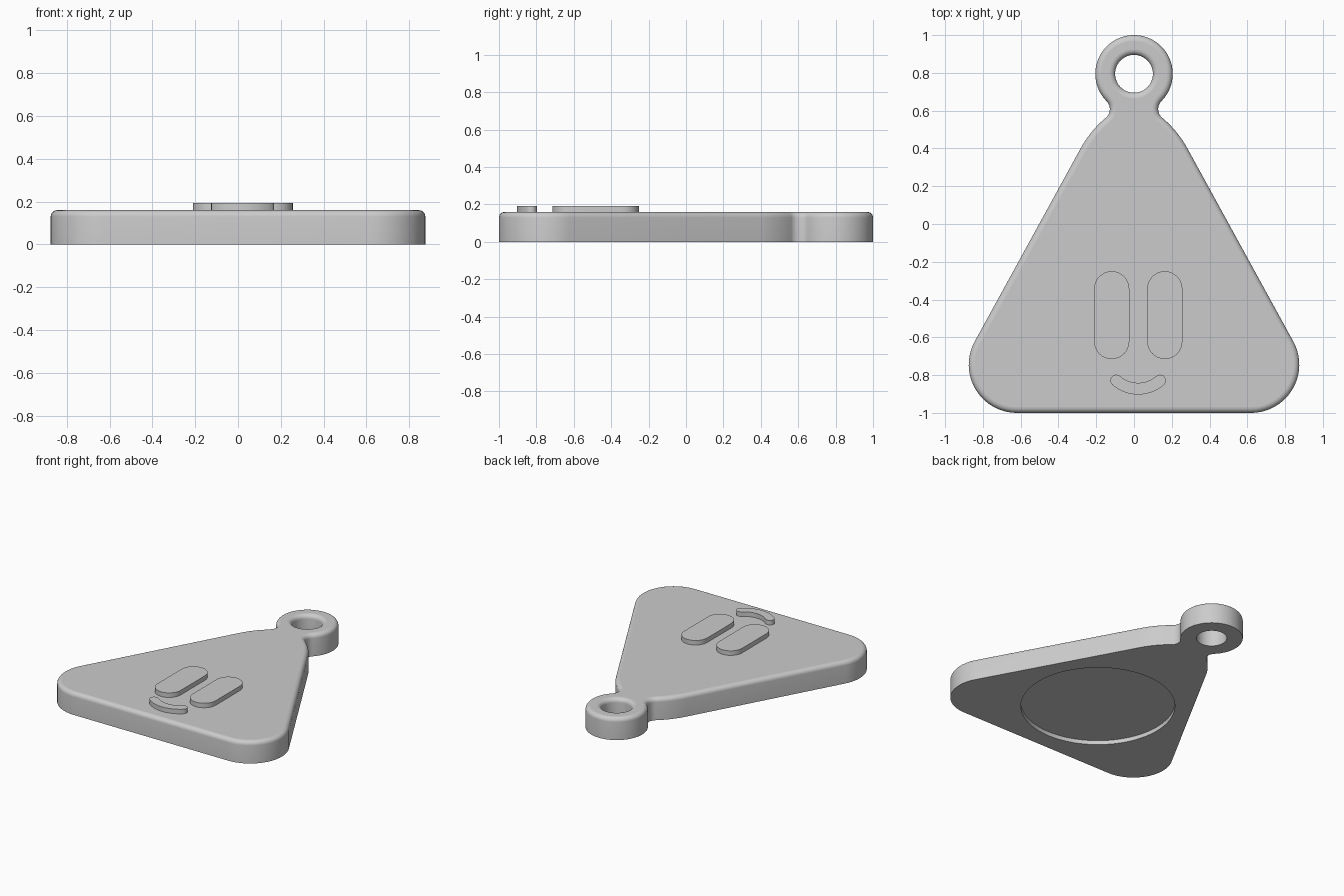
import bpy, bmesh
from math import sin, cos, pi, radians

cube = bpy.data.objects.get("Cube")
if cube:
    bpy.data.objects.remove(cube)

grey = bpy.data.materials.new("light_grey")
grey.use_nodes = True
grey.diffuse_color = (0.6, 0.6, 0.6, 1)
grey.node_tree.nodes["Principled BSDF"].inputs["Base Color"].default_value = (0.6, 0.6, 0.6, 1)

THICK, ROUND, RECESS, FACE_TOP = 0.16, 0.03, 0.03, 0.193
RING_Y = 0.795


def arc(cx, cy, r, start, end, n=16):
    angles = [radians(start + (end - start) * i / n) for i in range(n + 1)]
    return [(cx + r * cos(a), cy + r * sin(a)) for a in angles]


def circle(cx, cy, r, n=64):
    return arc(cx, cy, r, 0, 360, n)[:-1]


def outline(d):
    """Rounded triangle joined to the ring by a fillet, inset by d."""
    half = arc(0.62, -0.745, 0.255 - d, -90, 28.7, 20)          # bottom corner
    half += arc(-0.217, 0.126, 0.57 - d, 28.7, 50, 10)          # shoulder
    half += arc(0.188, 0.608, 0.06 + d, 230, 135, 12)[1:]       # neck fillet
    half += arc(0, RING_Y, 0.205 - d, -45, 90, 28)[1:]          # ring
    return half + [(-x, y) for x, y in reversed(half[:-1])]


def add_loop(bm, points, z):
    verts = [bm.verts.new((x, y, z)) for x, y in points]
    edges = [bm.edges.new((verts[i - 1], verts[i])) for i in range(len(verts))]
    return verts, edges


def wall(bm, low, high):
    for i in range(len(low[0])):
        bm.faces.new((low[0][i - 1], low[0][i], high[0][i], high[0][i - 1]))


def cap(bm, *loops):
    bmesh.ops.triangle_fill(bm, edges=[e for l in loops for e in l[1]], use_beauty=True)


def finish(bm, name):
    bmesh.ops.recalc_face_normals(bm, faces=bm.faces)
    mesh = bpy.data.meshes.new(name)
    bm.to_mesh(mesh)
    bm.free()
    mesh.materials.append(grey)
    obj = bpy.data.objects.new(name, mesh)
    bpy.context.collection.objects.link(obj)
    bpy.ops.object.select_all(action='DESELECT')
    obj.select_set(True)
    bpy.context.view_layer.objects.active = obj
    bpy.ops.object.shade_smooth_by_angle(angle=radians(35))
    # keep the level faces flat
    for p in mesh.polygons:
        if abs(p.normal.z) > 0.999:
            p.use_smooth = False


def plate(name, points):
    """Raised face detail on the top surface."""
    bm = bmesh.new()
    low, high = add_loop(bm, points, THICK - 0.005), add_loop(bm, points, FACE_TOP)
    wall(bm, low, high)
    cap(bm, low)
    cap(bm, high)
    finish(bm, name)


# Tag body: rounded top edges, ring hole, shallow round recess underneath
bm = bmesh.new()
levels = [(0, 0)]
for i in range(7):
    a = i / 6 * pi / 2
    levels.append((ROUND * (1 - cos(a)), THICK - ROUND + ROUND * sin(a)))
outer = [add_loop(bm, outline(d), z) for d, z in levels]
hole = [add_loop(bm, circle(0, RING_Y, 0.1 + d), z) for d, z in levels]
for loops in (outer, hole):
    for low, high in zip(loops, loops[1:]):
        wall(bm, low, high)
rim, floor = [add_loop(bm, circle(0, -0.37, 0.507, 96), z) for z in (0, RECESS)]
wall(bm, rim, floor)
cap(bm, floor)
cap(bm, outer[0], hole[0], rim)
cap(bm, outer[-1], hole[-1])
finish(bm, "tag_body")

# Eyes: upright capsules
for name, x in (("right_eye", -0.118), ("left_eye", 0.163)):
    r = 0.093
    plate(name, arc(x, -0.25 - r, r, 0, 180) + arc(x, -0.715 + r, r, 180, 360))

# Smile: curved band with round ends
mx, my, mr, w, span = 0.022, -0.695, 0.177, 0.031, 41
a0, a1 = -90 - span, -90 + span
ends = [(mx + mr * cos(radians(a)), my + mr * sin(radians(a))) for a in (a0, a1)]
smile = arc(mx, my, mr + w, a0, a1, 20)
smile += arc(*ends[1], w, a1, a1 + 180, 10)[1:-1]
smile += arc(mx, my, mr - w, a1, a0, 20)
smile += arc(*ends[0], w, a0 + 180, a0 + 360, 10)[1:-1]
plate("smile", smile)
